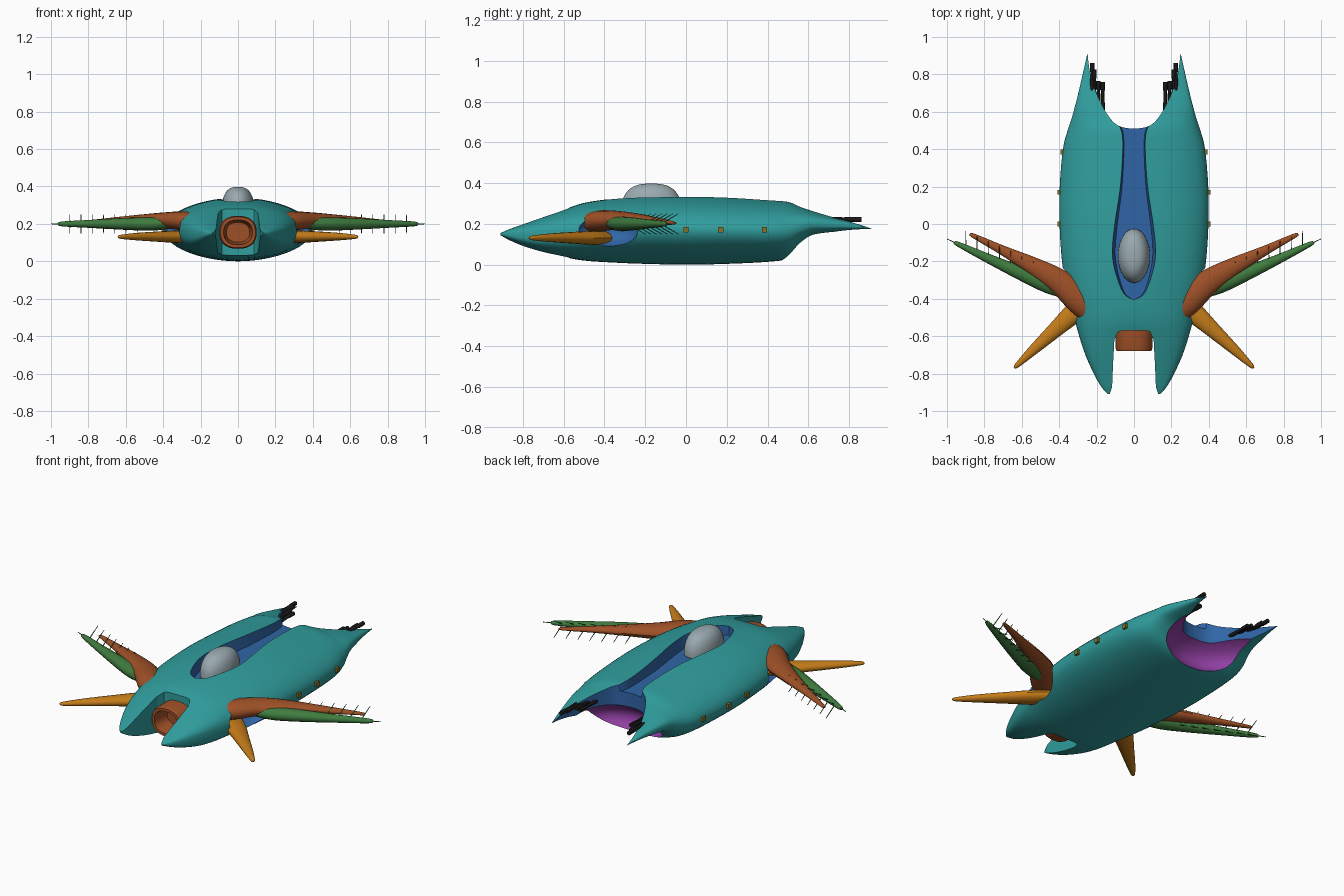
import bpy, bmesh, math
from mathutils import Vector

if "Cube" in bpy.data.objects:
    bpy.data.objects.remove(bpy.data.objects["Cube"])


def mat(name, rgb):
    m = bpy.data.materials.new(name)
    m.diffuse_color = (*rgb, 1)
    m.use_nodes = True
    m.node_tree.nodes["Principled BSDF"].inputs["Base Color"].default_value = m.diffuse_color
    return m


TEAL = mat("teal", (0.03, 0.34, 0.34))
BLUE = mat("blue", (0.03, 0.13, 0.38))
MAGENTA = mat("magenta", (0.28, 0.05, 0.36))
RUST = mat("rust", (0.34, 0.08, 0.02))
GREEN = mat("green", (0.05, 0.2, 0.05))
ORANGE = mat("orange", (0.55, 0.2, 0.01))
BLACK = mat("black", (0.01, 0.01, 0.01))
GOLD = mat("gold", (0.25, 0.17, 0.02))
GLASS = mat("canopy_grey", (0.32, 0.4, 0.43))


def shade(ob, angle=35):
    bpy.ops.object.select_all(action='DESELECT')
    ob.select_set(True)
    bpy.context.view_layer.objects.active = ob
    bpy.ops.object.shade_smooth_by_angle(angle=math.radians(angle))


def loft(name, rings, material, smooth=True):
    """Skin a list of equal-sized rings and cap both ends."""
    bm = bmesh.new()
    vr = [[bm.verts.new(p) for p in r] for r in rings]
    n = len(vr[0])
    for a, b in zip(vr, vr[1:]):
        for i in range(n):
            j = (i + 1) % n
            bm.faces.new((a[i], a[j], b[j], b[i]))
    bm.faces.new(vr[0])
    bm.faces.new(vr[-1])
    bmesh.ops.recalc_face_normals(bm, faces=bm.faces)
    me = bpy.data.meshes.new(name)
    bm.to_mesh(me)
    bm.free()
    me.materials.append(material)
    ob = bpy.data.objects.new(name, me)
    bpy.context.collection.objects.link(ob)
    if smooth:
        shade(ob)
    return ob


def spline(rows, sub=4):
    """Catmull-Rom interpolation of tuples."""
    out = []
    for i in range(len(rows) - 1):
        p0, p1, p2, p3 = (rows[max(0, min(len(rows) - 1, i + k))] for k in (-1, 0, 1, 2))
        for s in range(sub):
            t = s / sub
            out.append(tuple(0.5 * (2 * b + (c - a) * t + (2 * a - 5 * b + 4 * c - d) * t * t
                                    + (3 * b - a - 3 * c + d) * t ** 3)
                             for a, b, c, d in zip(p0, p1, p2, p3)))
    return out + [rows[-1]]


def sq(v, n):
    return math.copysign(abs(v) ** (2 / n), v)


def section(y, w, zt, zb, n, count=64):
    zc, h = (zt + zb) / 2, (zt - zb) / 2
    angs = [2 * math.pi * i / count for i in range(count)]
    return [(w * sq(math.cos(a), n), y, zc + h * sq(math.sin(a), n)) for a in angs]


def tube(name, path, material, sides=16):
    """Elliptical tapered limb; path rows are x, y, z, half width, half height."""
    rings = []
    for i, (x, y, z, a, b) in enumerate(path):
        p, q = path[max(i - 1, 0)], path[min(i + 1, len(path) - 1)]
        t = Vector((q[0] - p[0], q[1] - p[1], 0)).normalized()
        side = Vector((-t.y, t.x, 0))
        rings.append([Vector((x, y, z)) + side * a * math.cos(k * math.tau / sides)
                      + Vector((0, 0, b * math.sin(k * math.tau / sides))) for k in range(sides)])
    return loft(name, rings, material)


def prism(name, half, z0, z1, material, taper=1.0):
    """Mirrored outline (x, y) extruded in z, bottom narrowed by taper."""
    outline = half + [(-x, y) for x, y in reversed(half) if x > 1e-5]
    return loft(name, [[(x * taper, y, z0) for x, y in outline],
                       [(x, y, z1) for x, y in outline]], material, False)


def ball(name, loc, radii, material):
    bpy.ops.mesh.primitive_uv_sphere_add(segments=48, ring_count=24, location=loc)
    ob = bpy.context.object
    ob.name = name
    ob.scale = radii
    ob.data.materials.append(material)
    return ob


def cut(ob, cutter):
    bpy.context.view_layer.update()
    m = ob.modifiers.new("cut", 'BOOLEAN')
    m.object, m.operation, m.solver = cutter, 'DIFFERENCE', 'EXACT'
    m.material_mode = 'TRANSFER'
    bpy.context.view_layer.objects.active = ob
    bpy.ops.object.modifier_apply(modifier=m.name)
    bpy.data.objects.remove(cutter)


# hull: y, half width, top, bottom, squareness
stations = [(-.91, .14, .158, .142, 3.5), (-.87, .175, .175, .12, 3.5), (-.8, .215, .2, .09, 3.3),
            (-.7, .26, .235, .06, 3), (-.6, .293, .27, .038, 2.6), (-.5, .32, .303, .02, 2.2),
            (-.35, .36, .325, .01, 2), (-.2, .385, .338, .004, 1.9), (0, .398, .34, 0, 1.9),
            (.2, .397, .332, .004, 1.9), (.4, .38, .318, .014, 2), (.5, .355, .31, .03, 2.1),
            (.56, .335, .288, .085, 2.3), (.62, .318, .268, .132, 2.6), (.72, .293, .238, .155, 3.2),
            (.82, .27, .212, .166, 3.5), (.91, .25, .18, .172, 3.5)]
hull = loft("hull", [section(*r) for r in spline(stations)], TEAL, False)

# front notch between the two prongs
cut(hull, prism("cut_front", [(.135, -1), (.13, -.91), (.117, -.87), (.112, -.75), (.105, -.62),
                              (.085, -.575), (.06, -.57)], -.1, .6, TEAL))
# rear cavity, rear notch and top trench
cut(hull, ball("cut_exhaust", (0, .68, .09), (.27, .25, .125), MAGENTA))
cut(hull, prism("cut_rear", spline([(0, .51), (.06, .517), (.11, .545), (.16, .615), (.205, .71),
                                    (.235, .81), (.249, .92), (.25, 1)]), -.1, .6, BLUE))
cut(hull, prism("cut_trench", spline([(0, -.405), (.06, -.37), (.105, -.26), (.123, -.15),
                                      (.108, 0), (.08, .18), (.067, .35), (.068, .47),
                                      (.09, .53), (.11, .56), (.1, .7)]), .265, .36, BLUE, .82))
# side wells for the fins
for s in (1, -1):
    cut(hull, ball("cut_well", (s * .37, -.39, .17), (.12, .155, .09), BLUE))
shade(hull, 32)

# canopy
rings = []
for i in range(13):
    a = i / 12 * math.pi / 2 * .97
    r, z = math.cos(a) ** .75, .275 + .123 * math.sin(a) ** .85
    rings.append([(.086 * r * math.cos(k * math.tau / 40), -.17 + .145 * r * math.sin(k * math.tau / 40), z)
                  for k in range(40)])
loft("canopy", rings, GLASS)

# nose intake, hollow
loft("nose_intake", [section(y, w, .155 + h, .155 - h, 2.4, 32) for y, w, h in
                     [(-.54, .1, .088), (-.66, .1, .088), (-.68, .093, .082), (-.68, .077, .066),
                      (-.58, .062, .052)]], RUST)

for s, tag in ((1, "right"), (-1, "left")):
    def m(rows):
        return [(s * r[0], *r[1:]) for r in rows]

    # fins
    tube("upper_fin_" + tag, m(spline([(.22, -.47, .205, .07, .05), (.29, -.41, .215, .075, .052),
                                       (.39, -.315, .22, .068, .042), (.52, -.235, .22, .05, .03),
                                       (.7, -.142, .213, .026, .018), (.86, -.062, .204, .012, .008),
                                       (.876, -.055, .203, .002, .002)])), RUST)
    green = [(.36, -.36, .205, .04, .03), (.46, -.322, .2, .048, .036), (.6, -.265, .2, .038, .032),
             (.78, -.184, .2, .025, .022), (.94, -.108, .2, .013, .013), (.96, -.098, .2, .004, .004)]
    tube("spiny_fin_" + tag, m(spline(green)), GREEN)
    tube("lower_fin_" + tag, m(spline([(.24, -.41, .13, .06, .034), (.31, -.465, .131, .057, .034),
                                       (.42, -.565, .132, .042, .028), (.54, -.675, .132, .027, .02),
                                       (.625, -.755, .131, .013, .011), (.642, -.768, .131, .003, .003)])),
         ORANGE)

    # spines along the fin, plus one at the tip
    for k in range(7):
        x = .54 + .06 * k
        base = Vector((s * x, -.28 + (x - .55) * .45, .2))
        for up in (1, -1):
            end = base + Vector((0, .085, up * .05))
            loft(f"spine_{tag}", [[p + Vector((r * math.cos(q), 0, r * math.sin(q)))
                                   for q in (0, 2.1, 4.2)] for p, r in ((base, .004), (end, .002))], GREEN)
    tube("tip_spine_" + tag, m([(.95, -.103, .2, .003, .003), (1, -.08, .2, .002, .002)]), GREEN, 6)

    # rear barrels on the inner side of each prong
    for x, y0, y1, z in ((.167, .6, .76, .215), (.19, .62, .765, .222), (.213, .66, .825, .222),
                         (.224, .7, .862, .222)):
        tube("barrel_" + tag, m([(x, y0, z, .012, .012), (x, y1 - .05, z, .009, .009),
                                 (x, y1 - .045, z, .012, .012), (x, y1, z, .012, .012)]), BLACK, 12)

    # side lights
    for y, x in ((0, .397), (.17, .397), (.385, .38)):
        bpy.ops.mesh.primitive_cube_add(size=.026, location=(s * x, y, .171))
        bpy.context.object.name = "side_light_" + tag
        bpy.context.object.data.materials.append(GOLD)
